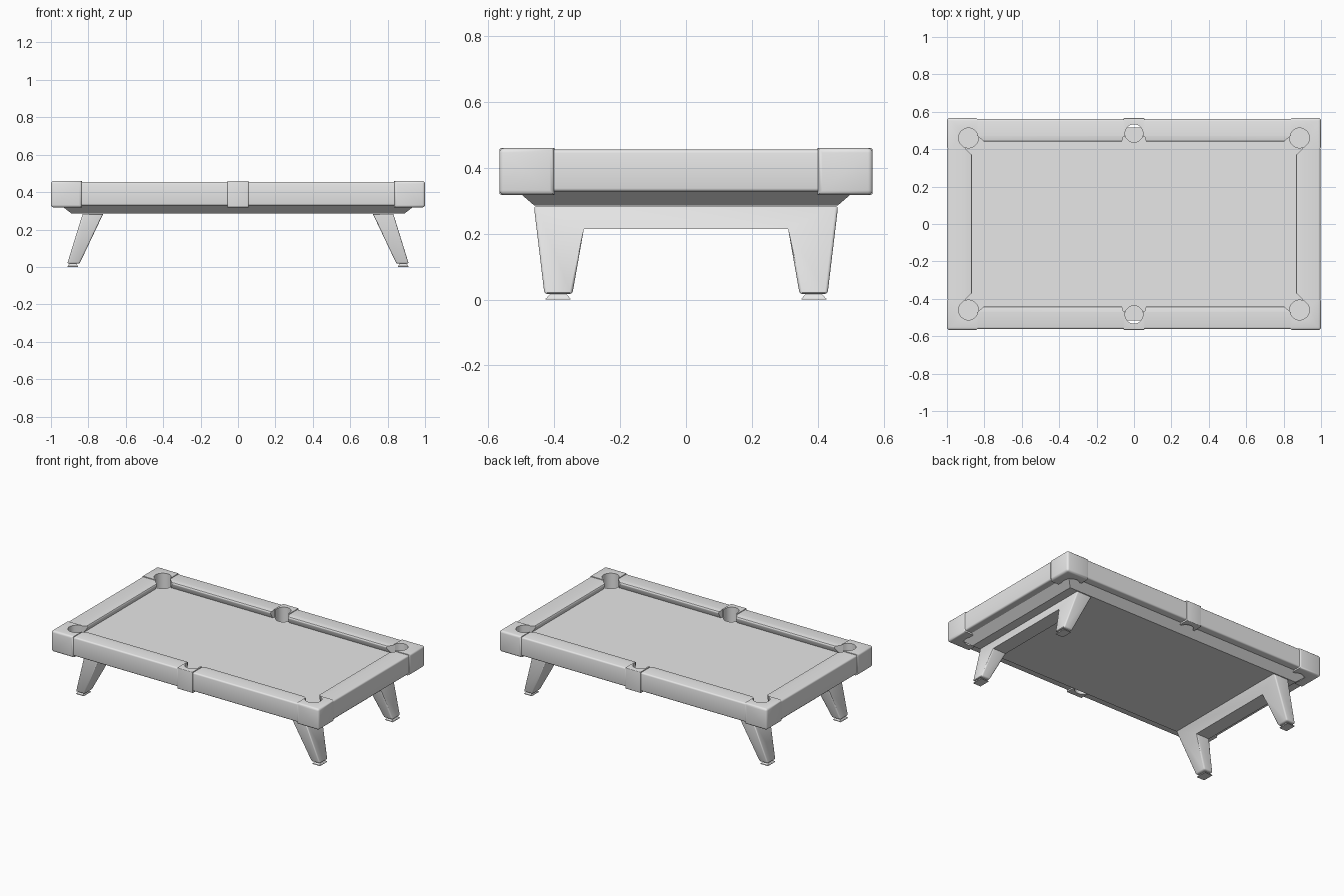
import bpy, bmesh
from math import sin, cos, radians

if "Cube" in bpy.data.objects:
    bpy.data.objects.remove(bpy.data.objects["Cube"])

grey = bpy.data.materials.new("plain grey")
grey.use_nodes = True
grey.diffuse_color = (0.8, 0.8, 0.8, 1)
grey.node_tree.nodes["Principled BSDF"].inputs["Base Color"].default_value = (0.8, 0.8, 0.8, 1)


def loft(name, start, end, bevel=0, rule=lambda p: True):
    """Solid between two matching outlines; bevel sharp edges whose midpoint passes the rule."""
    bm = bmesh.new()
    a = [bm.verts.new(p) for p in start]
    b = [bm.verts.new(p) for p in end]
    bm.faces.new(a)
    bm.faces.new(b)
    for i in range(len(a)):
        j = (i + 1) % len(a)
        bm.faces.new((a[i], a[j], b[j], b[i]))
    bmesh.ops.recalc_face_normals(bm, faces=bm.faces)
    if bevel:
        sharp = [e for e in bm.edges if e.calc_face_angle(0) > radians(40)
                 and rule((e.verts[0].co + e.verts[1].co) / 2)]
        bmesh.ops.bevel(bm, geom=sharp, offset=bevel, segments=3, profile=0.5,
                        affect='EDGES', clamp_overlap=True)
    mesh = bpy.data.meshes.new(name)
    bm.to_mesh(mesh)
    bm.free()
    mesh.materials.append(grey)
    obj = bpy.data.objects.new(name, mesh)
    bpy.context.collection.objects.link(obj)
    bpy.ops.object.select_all(action='DESELECT')
    obj.select_set(True)
    bpy.context.view_layer.objects.active = obj
    bpy.ops.object.shade_smooth_by_angle(angle=radians(35))
    return obj


def slab(name, outline, z0, z1, **kw):
    return loft(name, [(x, y, z0) for x, y in outline], [(x, y, z1) for x, y in outline], **kw)


def arc(cx, cy, r, a0, a1, n=16):
    angles = [radians(a0 + (a1 - a0) * i / n) for i in range(n + 1)]
    return [(cx + r * cos(a), cy + r * sin(a)) for a in angles]


def rect(x, y, z):
    return [(-x, -y, z), (x, -y, z), (x, y, z), (-x, y, z)]


CORNER = (0.885, 0.46, 0.053)
SIDE = (0, 0.485, 0.048)
X, Y, TOP, LOW, BED = 1.0, 0.567, 0.46, 0.318, 0.405
SIGNS = [(1, 1), (-1, 1), (-1, -1), (1, -1)]

# Playing bed with a bite for every pocket
half = arc(*SIDE, -90, -12, 8) + arc(*CORNER, 164, 292)
quarter_loop = half + [(x, -y) for x, y in reversed(half)][:-1]
bed = quarter_loop + [(-x, -y) for x, y in quarter_loop]
# drop points that coincide where the two halves meet
bed = [p for i, p in enumerate(bed)
       if abs(p[0] - bed[i - 1][0]) + abs(p[1] - bed[i - 1][1]) > 1e-5]
slab("playing_bed", bed, 0.325, BED)

# Tapered apron under the rails, also the floor of the pockets
loft("apron", rect(0.89, 0.46, 0.285), rect(0.95, 0.515, 0.332))

# Corner blocks with an open pocket facing the bed
for sx, sy in SIGNS:
    outline = [(0.835, Y), (0.835, 0.475)] + arc(*CORNER, 135, -45) + [(0.895, 0.4), (X, 0.4), (X, Y)]
    slab("corner_block", [(x * sx, y * sy) for x, y in outline], LOW, TOP, bevel=0.014,
         rule=lambda p: abs(p.x) > X - 0.001 or abs(p.y) > Y - 0.001)

# Side pocket blocks
for sy in (1, -1):
    outline = [(0.057, Y), (0.057, 0.468), (0.049, 0.468)] + arc(*SIDE, -8, 188) \
        + [(-0.049, 0.468), (-0.057, 0.468), (-0.057, Y)]
    slab("side_pocket_block", [(x, y * sy) for x, y in outline], LOW, TOP, bevel=0.006,
         rule=lambda p: abs(p.y) > Y - 0.001)


def rail(place, ends, outer, seam, nose, jaws):
    """Wooden rail plus its cushion; place maps (along, across, z) to space."""
    wood = [(outer, 0.328), (outer, 0.455), (seam, 0.455), (seam, 0.328)]
    loft("rail", *[[place(e, d, z) for d, z in wood] for e in ends], bevel=0.01,
         rule=lambda p: max(abs(p.x) / (X - 0.01), abs(p.y) / (Y - 0.01)) > 0.999
         and abs(p.z - 0.39) > 0.05)
    # rubber nose with an undercut and slanted ends
    back = seam + 0.004
    cushion = [(back, 0.455), (seam, 0.455), (nose + 0.004, 0.45), (nose, 0.444),
               (nose, 0.438), (seam - 0.012, BED - 0.002), (back, BED - 0.002)]
    loft("cushion", *[[place(e + j * min(1, (seam - d) / (seam - nose)), d, z) for d, z in cushion]
                      for e, j in zip(ends, jaws)])


# Four long rails and two short rails
for sx, sy in SIGNS:
    rail(lambda a, d, z: (a * sx, d * sy, z), (0.056, 0.836), 0.561, 0.47, 0.44, (0.009, -0.035))
for sx in (1, -1):
    rail(lambda a, d, z: (d * sx, a, z), (-0.401, 0.401), 0.996, 0.9, 0.865, (0.033, -0.033))

# Splayed leg frames: two legs joined by a crossbar
leg_half = [(0.31, 0.215), (0.345, 0.017), (0.43, 0.017), (0.462, 0.284)]
frame = leg_half + [(-y, z) for y, z in reversed(leg_half)]
for sx in (1, -1):
    outer = [(sx * (0.83 + (0.285 - z) * 0.31), y, z) for y, z in frame]
    inner = [(sx * (0.72 + (0.285 - z) * 0.475), y, z) for y, z in frame]
    loft("leg_frame", outer, inner, bevel=0.009, rule=lambda p: abs(p.y) > 0.32)

# Levelling feet, wider at the floor
for sx, sy in SIGNS:
    def pad(r, z):
        return [(sx * 0.883 + x * r * 0.75, sy * 0.388 + y * r, z) for x, y in SIGNS]
    loft("foot", pad(0.038, 0), pad(0.038, 0.004))
    loft("foot_stem", pad(0.036, 0.004), pad(0.02, 0.022))
